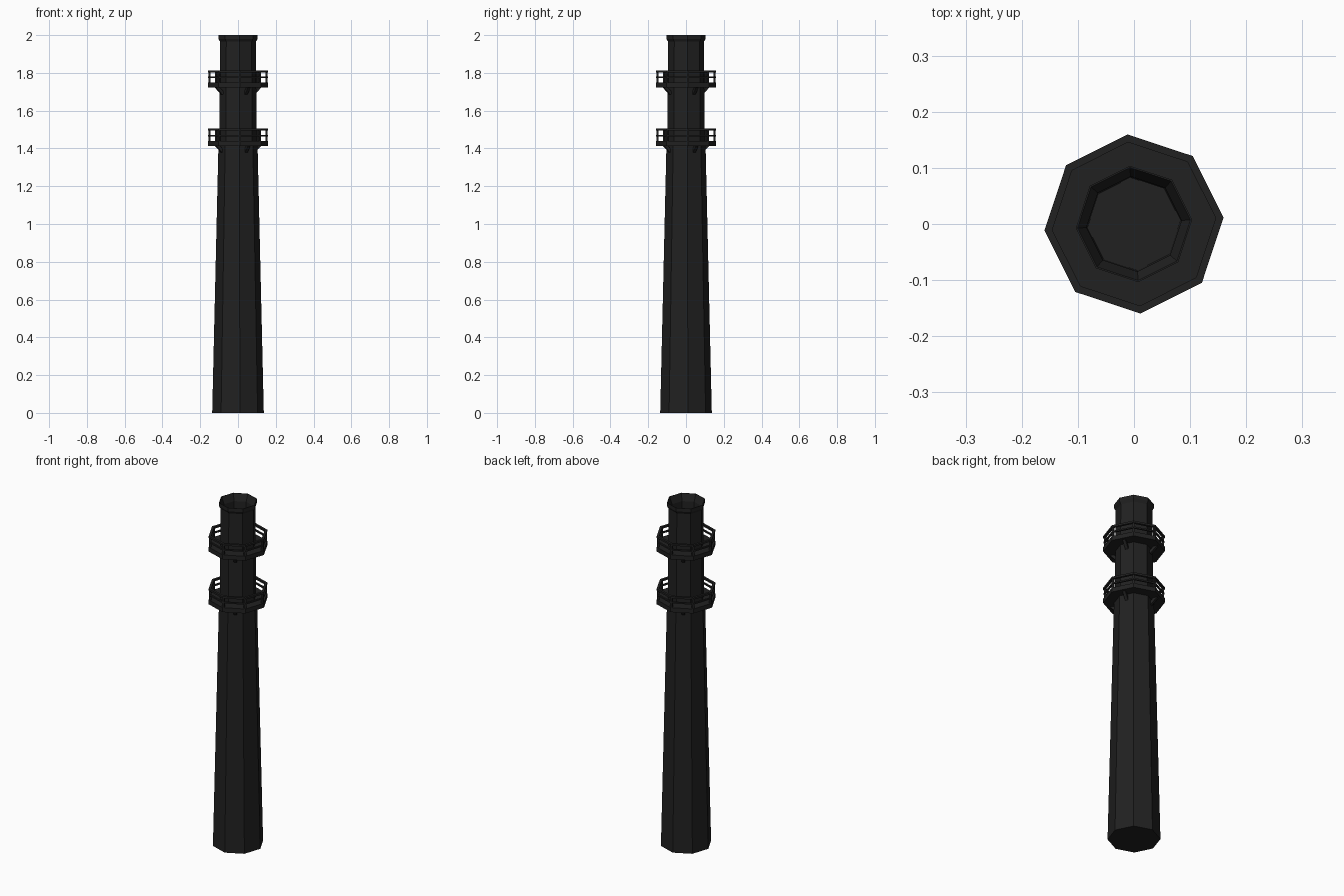
import bpy, bmesh, math
from mathutils import Matrix, Vector

cube = bpy.data.objects.get("Cube")
if cube:
    bpy.data.objects.remove(cube, do_unlink=True)

SIDES = 8
TURN = math.radians(4.2)
STEP = math.tau / SIDES

soot = bpy.data.materials.new("soot_black")
soot.use_nodes = True
soot.diffuse_color = (0.015, 0.015, 0.015, 1)
soot.node_tree.nodes["Principled BSDF"].inputs["Base Color"].default_value = soot.diffuse_color


def finish(bm, name):
    bmesh.ops.recalc_face_normals(bm, faces=bm.faces)
    mesh = bpy.data.meshes.new(name)
    bm.to_mesh(mesh)
    bm.free()
    mesh.materials.append(soot)
    obj = bpy.data.objects.new(name, mesh)
    bpy.context.collection.objects.link(obj)
    return obj


def lathe(name, profile, closed):
    """Eight-sided turning of (radius, height) points; open ends get caps."""
    bm = bmesh.new()
    rings = [[bm.verts.new((r * math.cos(TURN + i * STEP), r * math.sin(TURN + i * STEP), z))
              for i in range(SIDES)] for r, z in profile]
    pairs = list(zip(rings, rings[1:]))
    if closed:
        pairs.append((rings[-1], rings[0]))
    else:
        bm.faces.new(rings[0])
        bm.faces.new(rings[-1])
    for a, b in pairs:
        for i in range(SIDES):
            j = (i + 1) % SIDES
            bm.faces.new((a[i], a[j], b[j], b[i]))
    return finish(bm, name)


def ring(name, inner, outer, low, high):
    return lathe(name, [(inner, low), (outer, low), (outer, high), (inner, high)], True)


def bars(name, angles, start, end, width):
    """Square bars between two (radius, height) points, repeated around the axis."""
    bm = bmesh.new()
    a, b = Vector((start[0], 0, start[1])), Vector((end[0], 0, end[1]))
    tilt = math.atan2(b.x - a.x, b.z - a.z)
    for angle in angles:
        place = (Matrix.Rotation(angle, 4, 'Z') @ Matrix.Translation((a + b) / 2)
                 @ Matrix.Rotation(tilt, 4, 'Y') @ Matrix.Diagonal((width, width, (b - a).length, 1)))
        bmesh.ops.create_cube(bm, size=1, matrix=place)
    return finish(bm, name)


# Tapered stack with flared lip and hollow mouth
lathe("chimney_stack", [(0.137, 0), (0.104, 1.41), (0.099, 1.43), (0.095, 1.965), (0.104, 1.98),
                        (0.104, 2.0), (0.101, 2.0), (0.085, 1.96), (0.083, 1.82)], False)

# Two galleries, each with deck, railing, posts and struts
corners = [TURN + i * STEP for i in range(SIDES)]
struts = [TURN + STEP / 2 + i * math.pi / 2 + math.pi / 4 * 3 for i in range(4)]
for label, z in (("lower", 1.414), ("upper", 1.722)):
    ring(label + "_deck", 0.09, 0.16, z, z + 0.026)
    ring(label + "_middle_rail", 0.148, 0.158, z + 0.05, z + 0.058)
    ring(label + "_top_rail", 0.146, 0.16, z + 0.08, z + 0.091)
    bars(label + "_posts", corners, (0.151, z + 0.02), (0.151, z + 0.085), 0.011)
    bars(label + "_struts", [a - math.pi / 4 for a in struts], (0.09, z - 0.032), (0.128, z + 0.006), 0.016)
